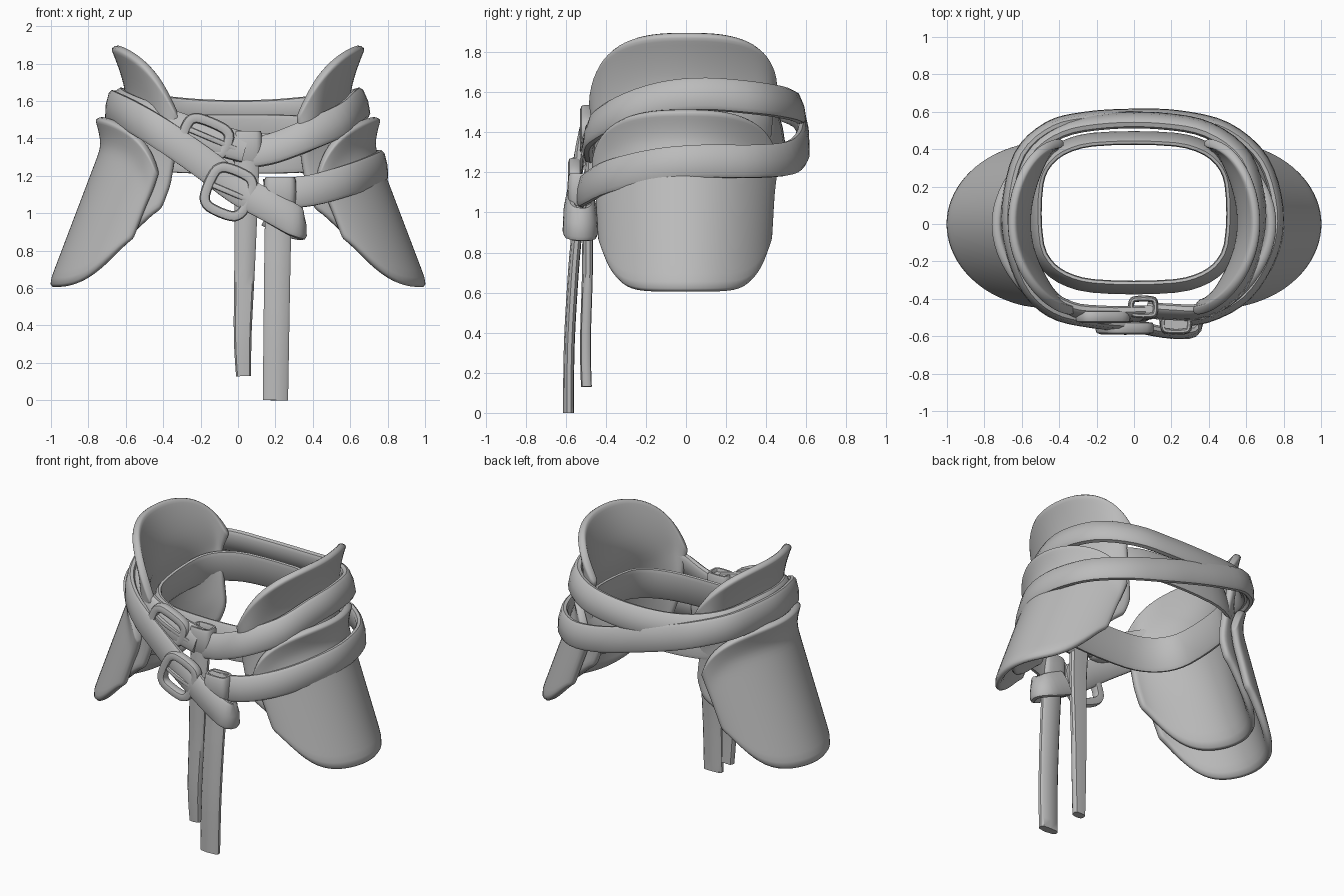
import bpy, bmesh, math
from mathutils import Vector

if "Cube" in bpy.data.objects:
    bpy.data.objects.remove(bpy.data.objects["Cube"])

mat = bpy.data.materials.new("plain grey")
mat.diffuse_color = (0.5, 0.5, 0.5, 1)
mat.use_nodes = True
mat.node_tree.nodes["Principled BSDF"].inputs["Base Color"].default_value = mat.diffuse_color


def finish(name, bm, angle=40):
    me = bpy.data.meshes.new(name)
    bm.to_mesh(me)
    bm.free()
    me.materials.append(mat)
    me.shade_smooth()
    me.set_sharp_from_angle(angle=math.radians(angle))
    ob = bpy.data.objects.new(name, me)
    bpy.context.collection.objects.link(ob)
    return ob


def spline(pts, closed, n):
    """Catmull-Rom path through the control points."""
    p = [Vector(q) for q in pts]
    k = len(p)
    get = (lambda i: p[i % k]) if closed else (lambda i: p[min(max(i, 0), k - 1)])
    out = []
    for i in range(k if closed else k - 1):
        a, b, c, d = (get(i + j) for j in (-1, 0, 1, 2))
        for s in range(n):
            t = s / n
            out.append(0.5 * (2 * b + (c - a) * t + (2 * a - 5 * b + 4 * c - d) * t * t
                              + (3 * b - a - 3 * c + d) * t ** 3))
    if not closed:
        out.append(p[-1])
    return out


PROFILE = [(.5, .2), (.4, .45), (0, .58), (-.4, .45), (-.5, .2),
           (-.5, -.2), (-.4, -.45), (0, -.5), (.4, -.45), (.5, -.2)]


def sweep(name, pts, w, t, closed=False, normal=None, lean=0.0, w_end=None, n=4):
    """Strap of width w and thickness t along a path; lean tips its face upward."""
    path = spline(pts, closed, n)
    k = len(path)
    bm = bmesh.new()
    rings = []
    for i, c in enumerate(path):
        if closed:
            tan = path[(i + 1) % k] - path[i - 1]
        else:
            tan = path[min(i + 1, k - 1)] - path[max(i - 1, 0)]
        tan.normalize()
        if normal:
            nrm = Vector(normal)
        else:
            nrm = Vector((tan.y, -tan.x, 0)).normalized() + Vector((0, 0, lean))
        nrm = (nrm - tan * nrm.dot(tan)).normalized()
        side = nrm.cross(tan)
        wi = w + ((w_end or w) - w) * i / (k - 1)
        rings.append([bm.verts.new(c + side * a * wi + nrm * b * t) for a, b in PROFILE])
    m = len(PROFILE)
    for i in range(k if closed else k - 1):
        r, s = rings[i], rings[(i + 1) % k]
        for j in range(m):
            bm.faces.new((r[j], r[(j + 1) % m], s[(j + 1) % m], s[j]))
    if not closed:
        bm.faces.new(rings[0])
        bm.faces.new(rings[-1])
    bmesh.ops.recalc_face_normals(bm, faces=bm.faces)
    return finish(name, bm)


def guard(name, s, inset, top, fall_f, fall_b, bottom, drop_f, drop_b, drop_low,
          half_f, half_b, flare, reach):
    """Curved hip plate with a flared upper lip and rounded lower corners."""
    nu, nv = 20, 14
    bm = bmesh.new()
    grid = []
    for i in range(nu + 1):
        u = i / nu * 2 - 1
        w = abs(u)
        half, drop, fall = (half_f, drop_f, fall_f) if u < 0 else (half_b, drop_b, fall_b)
        sn, cs = math.sin(w * math.pi / 2), math.cos(w * math.pi / 2)
        curve = 0.5 * sn * sn + 0.5 * (1 - cs)
        zt = top - fall * w ** 2.7
        zb = bottom + 0.25 * sn ** 7
        col = []
        for j in range(nv + 1):
            v = (j / nv) ** 1.4
            z = zt + (zb - zt) * v
            lip = max(0, 1 - (zt - z) / reach) ** 1.3
            low = min(1, max(0, (1.5 - z) / 0.35))
            d = drop + (drop_low - drop) * low
            x = 0.995 - inset - 0.38 * (z - 0.67) - d * curve + flare * lip * (1 - w ** 3)
            y = math.copysign(sn * (half * (1 - 0.05 * v) + 0.12 * flare * lip), u)
            col.append(bm.verts.new((s * x, y, z)))
        grid.append(col)
    for i in range(nu):
        for j in range(nv):
            f = [grid[i][j], grid[i][j + 1], grid[i + 1][j + 1], grid[i + 1][j]]
            bm.faces.new(f if s > 0 else f[::-1])
    ob = finish(name, bm, 180)
    sol = ob.modifiers.new("thickness", 'SOLIDIFY')
    sol.thickness, sol.offset = 0.05, -1
    sub = ob.modifiers.new("rounding", 'SUBSURF')
    sub.levels = sub.render_levels = 1
    return ob


def rounded_loop(cx, cy, cz, rx, rz, tilt, count=16):
    """Rounded rectangle standing in the front plane."""
    pts = []
    for i in range(count):
        a = 2 * math.pi * i / count
        c, s = math.cos(a), math.sin(a)
        x = rx * math.copysign(abs(c) ** 0.6, c)
        z = rz * math.copysign(abs(s) ** 0.6, s)
        pts.append((cx + x * math.cos(tilt) - z * math.sin(tilt), cy,
                    cz + x * math.sin(tilt) + z * math.cos(tilt)))
    return pts


# hip plates: upper flared layer and long outer layer on both sides
for s, side in ((1, "right"), (-1, "left")):
    guard("upper_guard_" + side, s, 0.06, 1.885, 0.38, 0.27, 0.77, 0.3, 0.2, 0.39,
          0.465, 0.435, 0.21, 0.33)
    guard("outer_guard_" + side, s, 0.0, 1.505, 0.3, 0.3, 0.61, 0.36, 0.36, 0.36,
          0.465, 0.455, 0.09, 0.16)

# inner waistband, a rounded rectangle lower at the front
band = []
for i in range(24):
    a = 2 * math.pi * i / 24
    c, s = math.cos(a), math.sin(a)
    band.append((0.53 * math.copysign(abs(c) ** 0.65, c),
                 0.06 + 0.4 * math.copysign(abs(s) ** 0.65, s), 1.37 + 0.05 * s))
sweep("waistband", band, 0.22, 0.04, closed=True, lean=0.22, n=2)

# upper belt all the way round
sweep("upper_belt", [
    (.08, -.46, 1.325), (.2, -.47, 1.35), (.38, -.46, 1.42), (.56, -.33, 1.5), (.64, -.12, 1.57),
    (.66, .1, 1.59), (.59, .35, 1.57), (.4, .5, 1.545), (.15, .55, 1.525),
    (-.15, .55, 1.525), (-.4, .5, 1.545), (-.57, .36, 1.57), (-.64, .1, 1.59),
    (-.62, -.12, 1.57), (-.53, -.33, 1.53), (-.36, -.45, 1.47), (-.18, -.48, 1.41),
    (.04, -.48, 1.35)], 0.165, 0.06, lean=0.3)

# lower belt: right hip, up across the back, down across the front, tail wraps the strap
sweep("lower_belt", [
    (.14, -.52, 1.1), (.38, -.5, 1.12), (.6, -.38, 1.18), (.74, -.15, 1.235), (.768, .08, 1.255),
    (.69, .34, 1.255), (.5, .51, 1.27), (.25, .575, 1.32), (0, .585, 1.39),
    (-.25, .57, 1.46), (-.45, .52, 1.52), (-.61, .37, 1.56), (-.675, .1, 1.575),
    (-.66, -.12, 1.565), (-.57, -.35, 1.52), (-.42, -.48, 1.43), (-.2, -.53, 1.28),
    (0, -.55, 1.13), (.18, -.58, 1.03), (.31, -.575, .955), (.335, -.52, .94),
    (.29, -.475, .95), (.16, -.47, 1.01)], 0.165, 0.05, lean=0.15)

# buckles with tongues
for name, cx, cy, cz, rx, rz, tilt in (
        ("upper_buckle", -.17, -.495, 1.41, .12, .08, -.4),
        ("lower_buckle", -.05, -.555, 1.115, .115, .12, -.4)):
    sweep(name, rounded_loop(cx, cy, cz, rx, rz, tilt), 0.055, 0.06,
          closed=True, normal=(0, -1, 0), n=2)
    dx, dz = math.cos(tilt) * (rx + 0.05), math.sin(tilt) * (rx + 0.05)
    sweep(name + "_tongue", [(cx - dx * .6, cy - .005, cz - dz * .6), (cx, cy - .02, cz),
                             (cx + dx, cy - .01, cz + dz)],
          0.03, 0.03, normal=(0, -1, 0))

# keepers: short closed loops holding the hanging straps
for name, cx, cy, cz, hx, hy, h in (("upper_keeper", .05, -.445, 1.355, .065, .045, .17),
                                    ("lower_keeper", .225, -.53, 1.115, .07, .045, .16)):
    loop = []
    for i in range(12):
        a = 2 * math.pi * i / 12
        c, s = math.cos(a), math.sin(a)
        loop.append((cx + hx * math.copysign(abs(c) ** .5, c),
                     cy + hy * math.copysign(abs(s) ** .5, s), cz))
    sweep(name, loop, h, 0.03, closed=True, n=2)

# hanging straps
sweep("short_hanging_strap", [(.05, -.46, 1.42), (.045, -.485, 1.1), (.035, -.49, .7),
                              (.025, -.5, .35), (.03, -.495, .13)],
      0.14, 0.05, normal=(0, -1, 0), w_end=0.08)
sweep("long_hanging_strap", [(.225, -.535, 1.19), (.215, -.54, .95), (.21, -.56, .7),
                             (.205, -.58, .35), (.2, -.585, 0)],
      0.145, 0.05, normal=(0, -1, 0), w_end=0.135)
